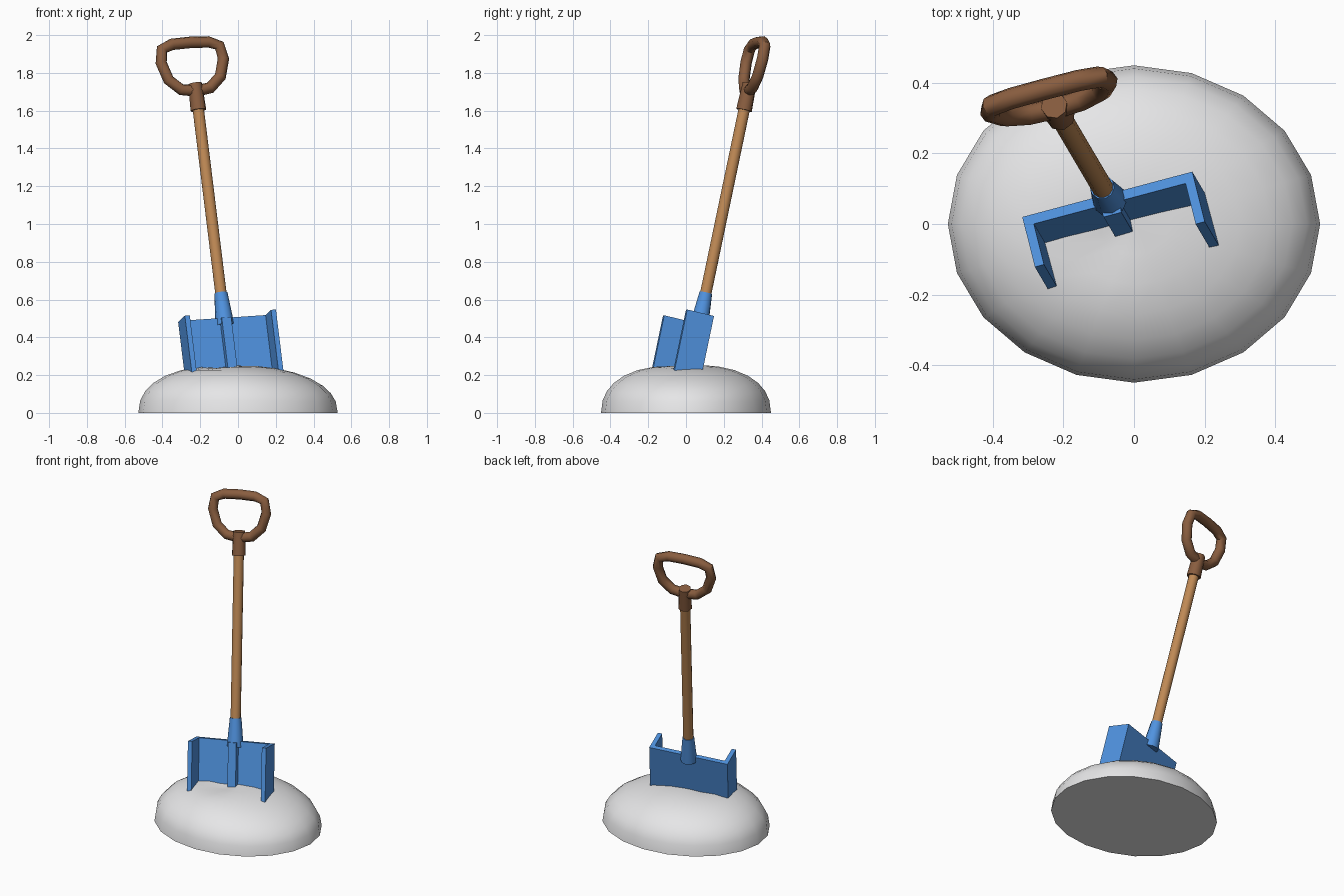
import bpy, bmesh
from math import cos, sin, pi, exp, radians
from mathutils import Matrix, Vector

cube = bpy.data.objects.get("Cube")
if cube:
    bpy.data.objects.remove(cube, do_unlink=True)


def material(name, color):
    mat = bpy.data.materials.new(name)
    mat.use_nodes = True
    mat.diffuse_color = (*color, 1)
    mat.node_tree.nodes["Principled BSDF"].inputs["Base Color"].default_value = (*color, 1)
    return mat


snow_white = material("snow white", (0.82, 0.82, 0.83))
blade_blue = material("blade blue", (0.08, 0.29, 0.74))
shaft_wood = material("light wood", (0.52, 0.25, 0.09))
grip_brown = material("dark brown", (0.25, 0.11, 0.05))

# Leaning frame of the shovel: local z runs up the shaft, local x across the blade
up = Vector((-0.123, 0.209, 1)).normalized()
across = Vector((0.963, 0.258, 0.07))
across = (across - up * across.dot(up)).normalized()
back = up.cross(across)
LEAN = Matrix.Translation((-0.09, 0.104, 0.63)) @ Matrix((across, back, up)).transposed().to_4x4()


def finish(name, bm, mat, frame=LEAN, smooth=None):
    bmesh.ops.recalc_face_normals(bm, faces=bm.faces)
    mesh = bpy.data.meshes.new(name)
    bm.to_mesh(mesh)
    bm.free()
    obj = bpy.data.objects.new(name, mesh)
    bpy.context.collection.objects.link(obj)
    obj.matrix_world = frame
    mesh.materials.append(mat)
    if smooth:
        bpy.ops.object.select_all(action='DESELECT')
        obj.select_set(True)
        bpy.context.view_layer.objects.active = obj
        bpy.ops.object.shade_smooth_by_angle(angle=radians(smooth))
    return obj


def rod(name, mat, z0, z1, r0, r1, sides):
    bm = bmesh.new()
    bmesh.ops.create_cone(bm, cap_ends=True, segments=sides, radius1=r0, radius2=r1, depth=z1 - z0,
                          matrix=Matrix.Translation((0, 0, (z0 + z1) / 2)))
    return finish(name, bm, mat, smooth=50)


def prism(name, mat, outline, z0, z1):
    bm = bmesh.new()
    face = bm.faces.new([bm.verts.new((x, y, z0)) for x, y in outline])
    grown = bmesh.ops.extrude_face_region(bm, geom=[face])["geom"]
    top = [v for v in grown if isinstance(v, bmesh.types.BMVert)]
    bmesh.ops.translate(bm, verts=top, vec=(0, 0, z1 - z0))
    if not face.is_valid or len(face.link_loops if hasattr(face, "link_loops") else []) == 0:
        bmesh.ops.holes_fill(bm, edges=bm.edges)
    return finish(name, bm, mat)


# Snow mound: a squashed dome with a lower left side and a dent before the blade
def snow_point(r, a):
    x, y = 0.528 * r * cos(a), 0.45 * r * sin(a)
    z = 0.255 * max(0, 1 - r ** 2.6) ** 0.45
    z *= 1 - 0.2 * max(x, 0)
    z -= 0.02 * exp(-((x + 0.08) ** 2 + (y + 0.06) ** 2) / 0.008)
    return x, y, max(z, 0)


SIDES = 20
bm = bmesh.new()
rings = [[bm.verts.new(snow_point(r, 2 * pi * i / SIDES)) for i in range(SIDES)]
         for r in (1, 0.98, 0.93, 0.85, 0.73, 0.57, 0.38, 0.19)]
for low, high in zip(rings, rings[1:]):
    for i in range(SIDES):
        j = (i + 1) % SIDES
        bm.faces.new((low[i], low[j], high[j], high[i]))
peak = bm.verts.new(snow_point(0, 0))
for i in range(SIDES):
    bm.faces.new((rings[-1][i], rings[-1][(i + 1) % SIDES], peak))
bm.faces.new(rings[0][::-1])
finish("snow_mound", bm, snow_white, Matrix.Identity(4), smooth=55)

# Scoop blade: a back plate with two forward wings, and a centre rib
half = [(0.25, 0.008), (0.25, -0.142), (0.223, -0.142), (0.223, -0.02)]
prism("blade", blade_blue, half + [(-x, y) for x, y in reversed(half)], -0.55, -0.135)
rib = [(0.03, 0), (0.026, -0.052)]
prism("blade_rib", blade_blue, rib + [(-x, y) for x, y in reversed(rib)], -0.55, -0.14)

# Socket, shaft and grip sleeve
rod("blade_socket", blade_blue, -0.17, 0.005, 0.05, 0.035, 10)
rod("shaft", shaft_wood, -0.1, 1.05, 0.031, 0.031, 12)
rod("grip_sleeve", grip_brown, 1.0, 1.145, 0.043, 0.038, 8)

# D-shaped grip: a round tube swept along a mirrored closed path
side = [(0.08, 1.118), (0.142, 1.175), (0.171, 1.27), (0.158, 1.342), (0.1, 1.366)]
path = [(0, 1.105)] + side + [(0, 1.37)] + [(-x, z) for x, z in reversed(side)]
centre = Vector((0, 0, 1.24))
bm = bmesh.new()
loops = []
for k, (x, z) in enumerate(path):
    before, after = path[k - 1], path[(k + 1) % len(path)]
    along = Vector((after[0] - before[0], 0, after[1] - before[1])).normalized()
    out = along.cross(Vector((0, 1, 0)))
    loops.append([bm.verts.new(Vector((x, 0, z)) + 0.031 * (out * cos(a) + Vector((0, sin(a), 0))))
                  for a in (2 * pi * i / 8 for i in range(8))])
for k, loop in enumerate(loops):
    other = loops[(k + 1) % len(loops)]
    for i in range(8):
        j = (i + 1) % 8
        bm.faces.new((loop[i], loop[j], other[j], other[i]))
finish("grip_handle", bm, grip_brown, smooth=50)
